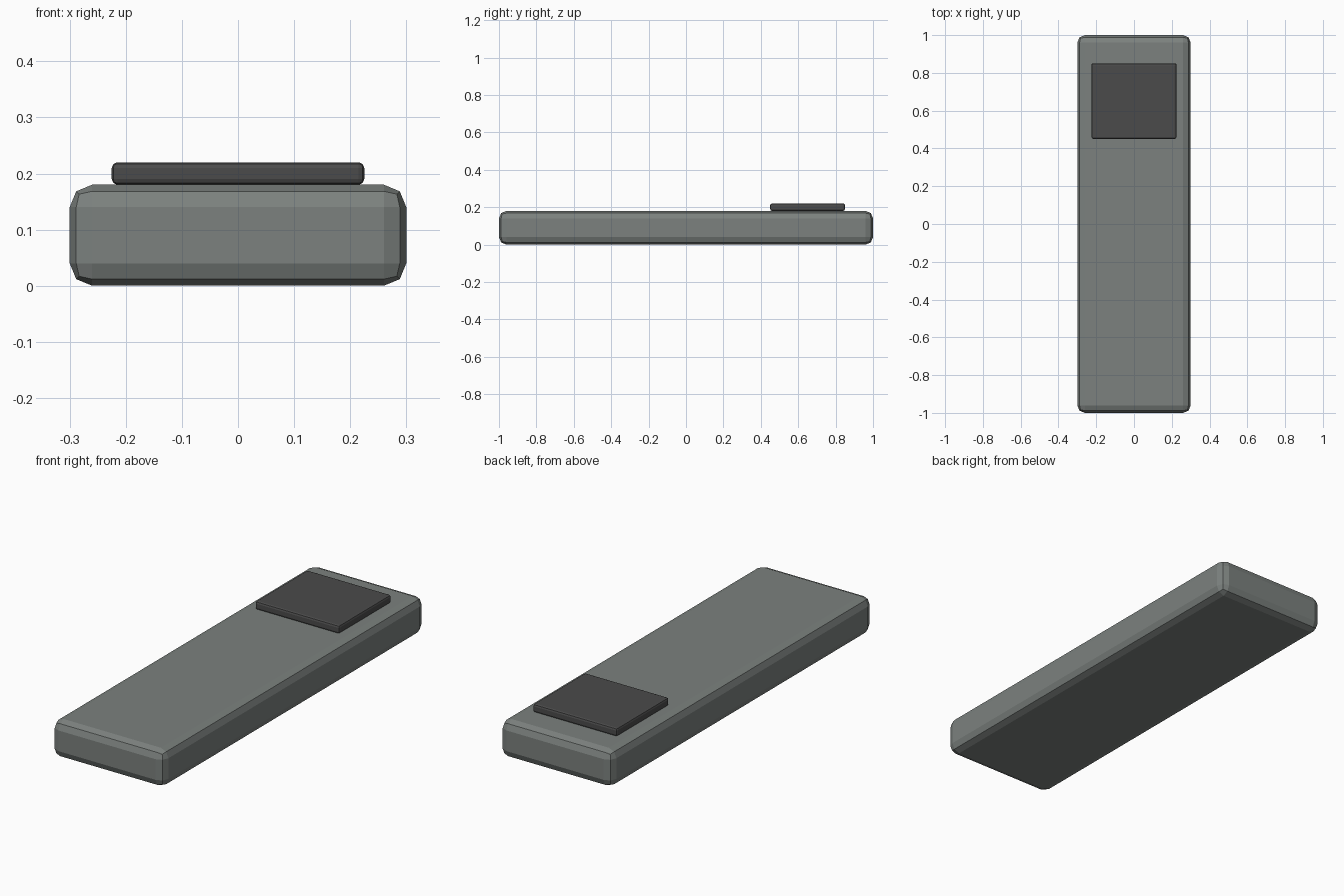
import bpy, bmesh
from mathutils import Vector

if "Cube" in bpy.data.objects:
    bpy.data.objects.remove(bpy.data.objects["Cube"])


def material(name, rgb):
    m = bpy.data.materials.new(name)
    m.diffuse_color = (*rgb, 1)
    m.use_nodes = True
    m.node_tree.nodes["Principled BSDF"].inputs["Base Color"].default_value = m.diffuse_color
    return m


def rounded_block(name, lo, hi, bevel, mat):
    lo, hi = Vector(lo), Vector(hi)
    bm = bmesh.new()
    bmesh.ops.create_cube(bm, size=1)
    bmesh.ops.scale(bm, vec=hi - lo, verts=bm.verts)
    mesh = bpy.data.meshes.new(name)
    bm.to_mesh(mesh)
    bm.free()
    mesh.materials.append(mat)
    ob = bpy.data.objects.new(name, mesh)
    ob.location = (lo + hi) / 2
    bpy.context.collection.objects.link(ob)
    mod = ob.modifiers.new("rounded_edges", 'BEVEL')
    mod.width = bevel
    mod.segments = 2
    return ob


grey = material("slate grey", (0.20, 0.22, 0.21))
dark = material("charcoal", (0.07, 0.07, 0.07))

# Long slab body
rounded_block("body", (-0.3, -1, 0), (0.3, 1, 0.18), 0.04, grey)
# Raised plate near the back end
rounded_block("raised_plate", (-0.225, 0.45, 0.18), (0.225, 0.85, 0.22), 0.01, dark)
